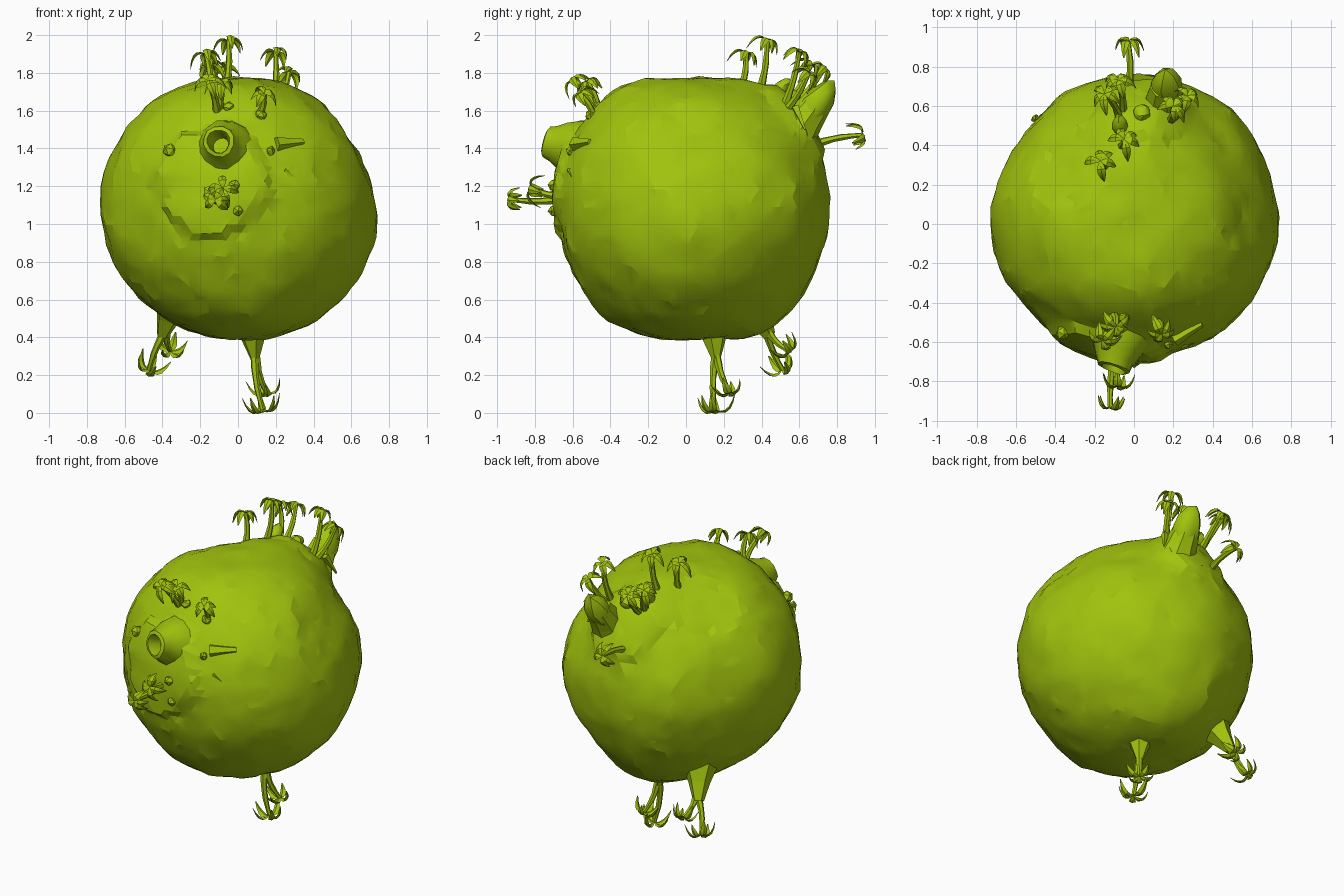
import bpy, bmesh, math, random
from mathutils import Vector, Matrix, noise

random.seed(4)
if "Cube" in bpy.data.objects:
    bpy.data.objects.remove(bpy.data.objects["Cube"])

green = bpy.data.materials.new("lime green")
green.use_nodes = True
colour = (0.36, 0.55, 0.004, 1)
green.diffuse_color = colour
green.node_tree.nodes["Principled BSDF"].inputs["Base Color"].default_value = colour

CENTRE = Vector((0, 0, 1.09))
# broad hills and hollows: direction, height, angular width
HILLS = [((0, 1, 0), 0.045, 0.6), ((0, .6, -.75), 0.065, 0.45),
         ((0, -.4, -.9), 0.02, 0.4), ((0, -1, 0), -0.04, 0.6),
         ((0, 0, 1), -0.035, 0.4), ((.05, .6, .8), 0.04, 0.35),
         ((.15, .8, .5), 0.025, 0.3), ((0, -.4, .9), 0.015, 0.35),
         ((.75, .15, .5), -0.035, 0.3), ((.9, 0, -.3), 0.03, 0.4),
         ((.5, 0, -.85), 0.015, 0.4), ((-.9, 0, .2), 0.018, 0.5),
         ((0, 0, -1), -0.03, 0.4), ((-.5, .85, 0), 0.012, 0.3),
         ((.7, .7, -.05), 0.042, 0.38), ((-.7, -.7, 0), -0.02, 0.35),
         ((-.05, .62, .72), 0.022, 0.3)]
# flat-topped rises and a shallow crater: direction, height, angular radius
STEPS = [((-.15, -.65, .14), 0.032, 0.47), ((.05, .65, .5), 0.028, 0.36),
         ((-.38, .3, .62), -0.016, 0.3)]


def ground(d):
    """Point on the planet surface in direction d."""
    d = Vector(d).normalized()
    r = 0.713
    for axis, height, width in HILLS:
        r += height * math.exp(-(d.angle(Vector(axis)) / width) ** 2)
    for axis, height, width in STEPS:
        edge = width + 0.07 * noise.noise(d * 5)
        s = min(1, max(0, (edge - d.angle(Vector(axis))) / 0.08))
        r += height * s * s * (3 - 2 * s)
    r += 0.012 * noise.noise(d * 3.1) + 0.011 * noise.noise(d * 7) + 0.006 * noise.noise(d * 15)
    return CENTRE + d * r


def on_ground(p):
    return ground(Vector(p) - CENTRE)


def finish(bm, name, smooth=None):
    bmesh.ops.recalc_face_normals(bm, faces=bm.faces)
    mesh = bpy.data.meshes.new(name)
    bm.to_mesh(mesh)
    bm.free()
    mesh.materials.append(green)
    ob = bpy.data.objects.new(name, mesh)
    bpy.context.collection.objects.link(ob)
    if smooth:
        bpy.ops.object.select_all(action='DESELECT')
        ob.select_set(True)
        bpy.context.view_layer.objects.active = ob
        bpy.ops.object.shade_smooth_by_angle(angle=math.radians(smooth))
    return ob


def frame(axis):
    """Two directions square to an axis."""
    u = axis.orthogonal().normalized()
    return u, axis.cross(u).normalized()


def loft(bm, sections, sides):
    """Skin rings given as (centre, u, v), with u and v as radius vectors."""
    rings = []
    for c, u, v in sections:
        angles = [math.tau * i / sides for i in range(sides)]
        rings.append([bm.verts.new(c + u * math.cos(a) + v * math.sin(a)) for a in angles])
    for a, b in zip(rings, rings[1:]):
        for i in range(sides):
            j = (i + 1) % sides
            bm.faces.new((a[i], a[j], b[j], b[i]))
    bm.faces.new(rings[0])
    bm.faces.new(rings[-1])


def palm(name, foot, crown, leaf, count=5):
    """Bent trunk with drooping curved leaves."""
    bm = bmesh.new()
    foot, crown = Vector(foot), Vector(crown)
    out = (foot - CENTRE).normalized()
    foot = foot - out * 0.03
    line = crown - foot
    axis = (line.normalized() + out * 0.6).normalized()
    u, v = frame(axis)
    trunk = []
    for i in range(6):
        t = i / 5
        c = foot + line * t + u * 0.014 * math.sin(math.pi * t)
        r = 0.021 - 0.009 * t + 0.002 * (i % 2)
        trunk.append((c, u * r, v * r))
    loft(bm, trunk, 6)
    for k in range(count):
        a = math.tau * k / count + random.uniform(-.4, .4)
        size = leaf * random.uniform(.85, 1.2)
        away = u * math.cos(a) + v * math.sin(a)
        side = axis.cross(away)
        sections = []
        for i in range(6):
            t = i / 5
            c = crown + (away * (1.4 * t - .4 * t * t) + axis * (.9 * t - 1.65 * t * t)) * size
            w = 0.002 + 0.02 * math.sin(math.pi * min(1, t * .95 + .03))
            normal = (axis * (1 - .4 * t) + away * t).normalized()
            sections.append((c, side * w, normal * w * .35))
        loft(bm, sections, 4)
    return finish(bm, name, 30)


def rock(name, place, size, stretch=(1, 1, 1), axis=None, detail=2):
    bm = bmesh.new()
    bmesh.ops.create_icosphere(bm, subdivisions=detail, radius=size)
    for vert in bm.verts:
        vert.co *= 1 + 0.25 * noise.noise(vert.co / size + Vector(place) * 9)
    c = Vector(place)
    turn = Vector(axis if axis else c - CENTRE).to_track_quat('Z', 'Y').to_matrix().to_4x4()
    bmesh.ops.transform(bm, verts=bm.verts,
                        matrix=Matrix.Translation(c) @ turn @ Matrix.Diagonal((*stretch, 1)))
    return finish(bm, name, 30)


def spike(name, start, end, r0, r1, sides=6):
    bm = bmesh.new()
    start, end = Vector(start), Vector(end)
    u, v = frame((end - start).normalized())
    loft(bm, [(start.lerp(end, t), u * (r0 + (r1 - r0) * t ** .8), v * (r0 + (r1 - r0) * t ** .8))
              for t in (0, .5, 1)], sides)
    return finish(bm, name)


# planet body, with irregular facets
bm = bmesh.new()
bmesh.ops.create_icosphere(bm, subdivisions=5, radius=1)
for vert in bm.verts:
    vert.co = ground(vert.co)
planet = finish(bm, "planet_body", 12)
facets = planet.modifiers.new("irregular facets", 'DECIMATE')
facets.ratio = 0.6

# volcano with an open crater
bm = bmesh.new()
foot, axis = Vector((-.065, -.54, 1.39)), Vector((-.2, -1, .25)).normalized()
u, v = frame(axis)
profile = [(0, .17), (.06, .15), (.11, .125), (.16, .10), (.2, .086), (.205, .065), (.17, .055), (.11, .045)]
loft(bm, [(foot + axis * h, u * r, v * r) for h, r in profile], 12)
for vert in bm.verts:
    vert.co += noise.noise_vector(vert.co * 9) * 0.014
finish(bm, "volcano", 40)

# palms growing on the planet: root, crown, leaf length
PALMS = [((-.07, .42, 1.75), (-.05, .43, 1.97), .085),
         ((-.16, .31, 1.75), (-.17, .32, 1.90), .08),
         ((-.08, .58, 1.68), (-.15, .66, 1.84), .08),
         ((-.06, .60, 1.66), (-.08, .73, 1.82), .075),
         ((.20, .56, 1.66), (.20, .60, 1.91), .08),
         ((.22, .58, 1.65), (.27, .65, 1.80), .08),
         ((-.03, .74, 1.45), (-.03, .93, 1.47), .08),
         ((-.11, -.46, 1.58), (-.16, -.59, 1.76), .075),
         ((-.11, -.46, 1.58), (-.09, -.52, 1.75), .075),
         ((.11, -.50, 1.57), (.14, -.56, 1.69), .075),
         ((-.10, -.68, 1.13), (-.12, -.93, 1.13), .08),
         ((-.08, -.68, 1.15), (-.08, -.82, 1.19), .08)]
for i, (root, crown, leaf) in enumerate(PALMS):
    palm(f"palm_{i + 1}", on_ground(root), crown, leaf)

# rocky roots below the planet, with palms hanging from their tips
spike("hanging_root_middle", (.07, .14, .50), (.09, .16, .28), .12, .022)
spike("hanging_root_side", (-.34, .34, .60), (-.40, .44, .41), .115, .035, 5)
HANGING = [((.09, .16, .27), (.13, .15, .017), .1),
           ((.10, .17, .27), (.15, .23, .11), .085),
           ((-.40, .44, .41), (-.47, .51, .23), .085),
           ((-.39, .45, .41), (-.36, .54, .33), .08)]
for i, (root, crown, leaf) in enumerate(HANGING):
    palm(f"hanging_palm_{i + 1}", root, crown, leaf)

# large boulder on the rear ridge
rock("large_boulder", (.16, .69, 1.62), .09, (.95, .95, 1.75), (0, .55, .8))
spike("boulder_base", (.15, .56, 1.46), (.16, .70, 1.65), .13, .08, 8)
spike("boulder_shard", (.24, .58, 1.62), (.29, .63, 1.50), .025, .006, 4)
rock("standing_stone", (-.07, .50, 1.71), .045, (.9, .9, 1.5))
rock("rear_stone", on_ground((.04, .59, 1.70)), .045)

# small stones: position and radius
STONES = [((-.34, -.52, 1.37), .038), ((.17, -.60, 1.38), .027),
          ((-.05, -.46, 1.61), .032), ((.12, -.50, 1.57), .033),
          ((-.02, -.68, 1.20), .034), ((0, -.68, 1.07), .03),
          ((-.15, -.68, 1.17), .035)]
for i, (place, size) in enumerate(STONES):
    rock(f"stone_{i + 1}", on_ground(place), size, detail=1)

# half buried shards beside the volcano
spike("shard_upper", on_ground((.20, -.58, 1.42)), on_ground((.34, -.50, 1.43)), .042, .018, 5)
spike("shard_lower", on_ground((.24, -.6, 1.28)), on_ground((.29, -.58, 1.24)), .012, .004, 4)
